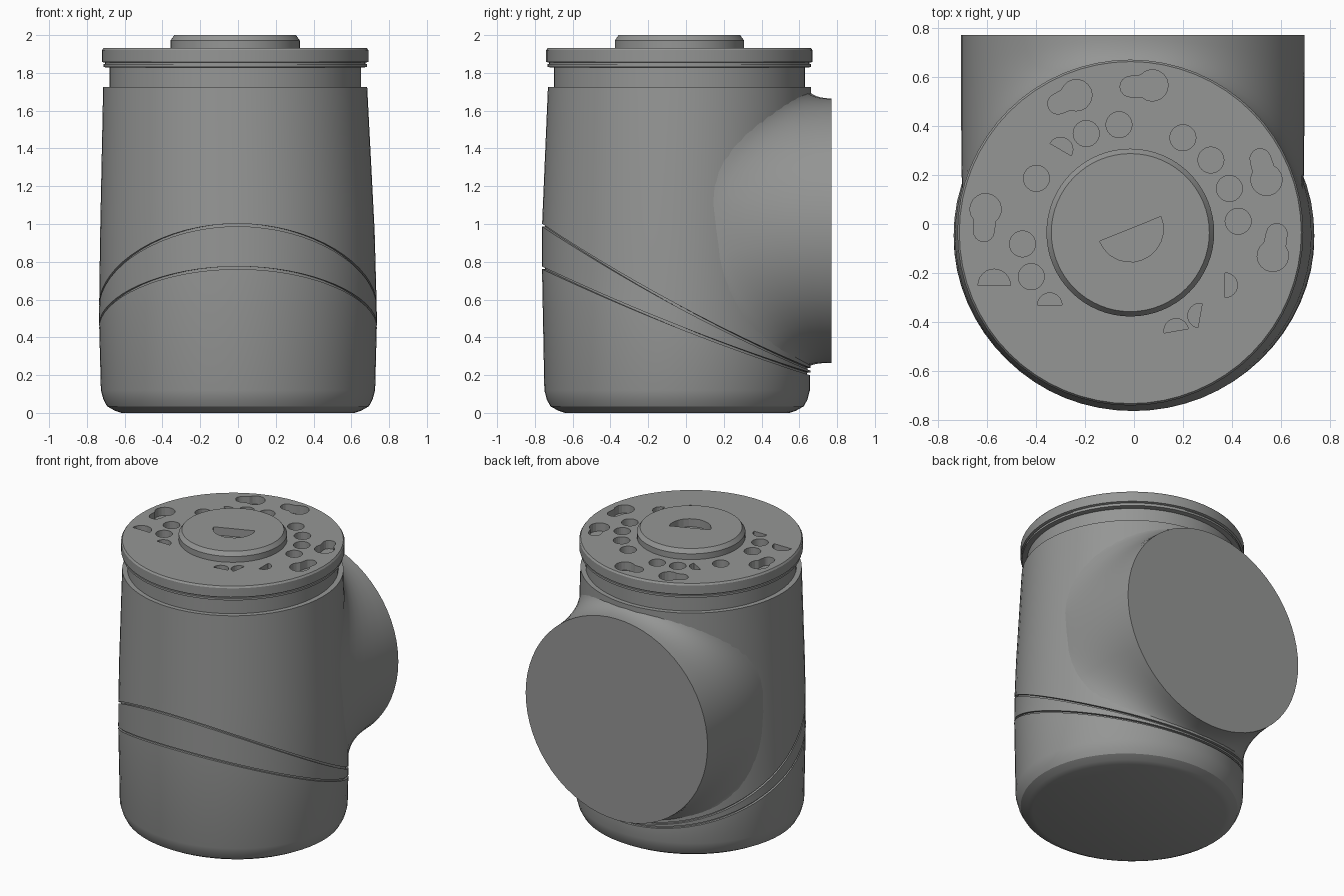
import bpy, bmesh, math
from math import sin, cos, pi, radians

if "Cube" in bpy.data.objects:
    bpy.data.objects.remove(bpy.data.objects["Cube"])

SEG = 64
CX, CY = -0.015, -0.035          # axis of the top plate

# Dark grey finish
GREY = bpy.data.materials.new("dark_grey")
GREY.diffuse_color = (.3, .305, .3, 1)
GREY.use_nodes = True
GREY.node_tree.nodes["Principled BSDF"].inputs["Base Color"].default_value = GREY.diffuse_color


def smooth(ob, angle=30):
    bpy.ops.object.select_all(action='DESELECT')
    ob.select_set(True)
    bpy.context.view_layer.objects.active = ob
    bpy.ops.object.shade_smooth_by_angle(angle=radians(angle))


def finish(name, bm):
    bmesh.ops.recalc_face_normals(bm, faces=bm.faces)
    me = bpy.data.meshes.new(name)
    bm.to_mesh(me)
    bm.free()
    me.materials.append(GREY)
    ob = bpy.data.objects.new(name, me)
    bpy.context.collection.objects.link(ob)
    return ob


def loft(name, rings, cap_end=True):
    """Skin a list of equal-length closed rings of points."""
    bm = bmesh.new()
    vr = [[bm.verts.new(p) for p in r] for r in rings]
    n = len(vr[0])
    for a, b in zip(vr, vr[1:]):
        for i in range(n):
            j = (i + 1) % n
            bm.faces.new((a[i], a[j], b[j], b[i]))
    bm.faces.new(vr[0])
    if cap_end:
        bm.faces.new(vr[-1])
    ob = finish(name, bm)
    smooth(ob)
    return ob


def lathe(name, profile):
    rings = [[(CX + r * cos(2 * pi * i / SEG), CY + r * sin(2 * pi * i / SEG), z)
              for i in range(SEG)] for r, z in profile]
    return loft(name, rings)


# Housing cross-section by height: z, rx, ry, cx, cy
SECTION = [(0.0, .722, .700, 0, -.047), (.12, .726, .703, 0, -.047), (.5, .736, .712, 0, -.048),
           (.95, .727, .714, -.003, -.050), (1.72, .699, .696, CX, CY)]


def section(z):
    z = min(max(z, 0), 1.72)
    for a, b in zip(SECTION, SECTION[1:]):
        if z <= b[0]:
            t = (z - a[0]) / (b[0] - a[0])
            return [p + (q - p) * t for p, q in zip(a[1:], b[1:])]


def body_ring(zfun, inset=0.0):
    ring = []
    for i in range(SEG):
        a = 2 * pi * i / SEG
        z = zfun(-.048 + .711 * sin(a))
        rx, ry, cx, cy = section(z)
        ring.append((cx + (rx - inset) * cos(a), cy + (ry - inset) * sin(a), z))
    return ring


def level(z):
    return lambda y: z


def low(d):
    return lambda y: .440 - .390 * y + .056 * y * y + d


def high(d):
    return lambda y: .543 - .529 * y + .087 * y * y + d


def groove(edge, w=.007, depth=.016):
    return [body_ring(edge(-w)), body_ring(edge(-w), depth),
            body_ring(edge(w), depth), body_ring(edge(w))]


# Housing: rounded foot, two slanted grooves around a band, tapered upper wall
loft("housing", [
    body_ring(level(0), .105), body_ring(level(.012), .07), body_ring(level(.035), .03),
    body_ring(level(.07), .012), body_ring(level(.12)),
    *groove(low), *groove(high),
    body_ring(lambda y: .5 * (high(0)(y) + 1.35)), body_ring(level(1.725))])


# Side port: round end face flaring back into the housing wall
def wall_y(x, z, inset=0.0):
    rx, ry, cx, cy = section(z)
    c = max(-1, min(1, (x - cx) / rx))
    return cy + (ry - inset) * math.sqrt(1 - c * c)


ZC, R, STEPS = .965, .70, 8
port = []
for k in range(STEPS + 1):
    t = k / STEPS
    ring = []
    for i in range(SEG):
        a = 2 * pi * i / SEG
        c, s = cos(a), sin(a)
        p0 = (R * c - .005, .77, ZC + R * s)
        p1 = (p0[0], min(wall_y(p0[0], p0[2]) + .02, .74), p0[2])
        fx = math.copysign(.695 * abs(c) ** .6, c) - .005
        fz = ZC + math.copysign(.74 * abs(s) ** .7, s)
        fz = max(fz, high(.012)(wall_y(fx, fz)))      # stay clear of the upper groove
        p2 = (fx, wall_y(fx, fz, .012), fz)
        ring.append([(1 - t) ** 2 * u + 2 * t * (1 - t) * v + t * t * w
                     for u, v, w in zip(p0, p1, p2)])
    port.append(ring)
loft("side_port", port, cap_end=False)

# Neck, top plate with lip, raised centre boss
lathe("neck", [(.665, 1.70), (.665, 1.85)])
plate = lathe("top_plate", [(.68, 1.828), (.697, 1.832), (.697, 1.846), (.690, 1.848), (.690, 1.854),
                            (.705, 1.858), (.705, 1.92), (.697, 1.932)])
boss = lathe("centre_boss", [(.342, 1.92), (.342, 1.972), (.322, 2.0)])


def arc(x, y, r, a0, a1, n):
    return [(x + r * cos(radians(a0 + (a1 - a0) * i / n)),
             y + r * sin(radians(a0 + (a1 - a0) * i / n))) for i in range(n + 1)]


def keyhole(bx, by, sx, sy):
    d = math.degrees(math.atan2(sy - by, sx - bx))
    return arc(sx, sy, .042, d - 88, d + 88, 8) + arc(bx, by, .064, d + 44, d + 316, 14)


def half(x, y, r, d):
    return arc(x, y, r, d - 90, d + 90, 12)


def cut(target, outlines, z0, z1):
    bm = bmesh.new()
    for pts in outlines:
        lo = [bm.verts.new((x, y, z0)) for x, y in pts]
        hi = [bm.verts.new((x, y, z1)) for x, y in pts]
        bm.faces.new(lo[::-1])
        bm.faces.new(hi)
        for i in range(len(pts)):
            j = (i + 1) % len(pts)
            bm.faces.new((lo[i], lo[j], hi[j], hi[i]))
    cutter = finish("cutter", bm)
    cutter.hide_render = True
    bpy.context.view_layer.objects.active = target
    for old in list(target.modifiers):
        target.modifiers.remove(old)
    m = target.modifiers.new("cut", 'BOOLEAN')
    m.operation, m.solver, m.object = 'DIFFERENCE', 'EXACT', cutter
    bpy.ops.object.modifier_apply(modifier="cut")
    bpy.data.objects.remove(cutter)
    smooth(target)


def on_ring(deg):
    return CX + .442 * cos(radians(deg)), CY + .442 * sin(radians(deg))


# Ring of round holes, partly filled holes and keyhole slots in the plate
holes = [arc(*on_ring(d), .053, 0, 345, 23) for d in (6, 24, 42, 61, 96, 114, 150, 186, 204)]
holes += [half(*on_ring(d), .05, f) for d, f in
          ((130, 60), (222, 90), (295, 100), (310, 170), (331, 0))]
holes += [keyhole(*k) for k in ((-.235, .525, -.310, .49), (.075, .565, -.015, .56),
                                (.54, .18, .515, .265), (.566, -.13, .582, -.04),
                                (-.605, .06, -.612, -.03))]
holes.append(half(-.57, -.25, .066, 90))
cut(plate, holes, 1.875, 1.96)

# Half-moon socket in the boss
cut(boss, [half(-.015, -.02, .135, -68)], 1.945, 2.05)
